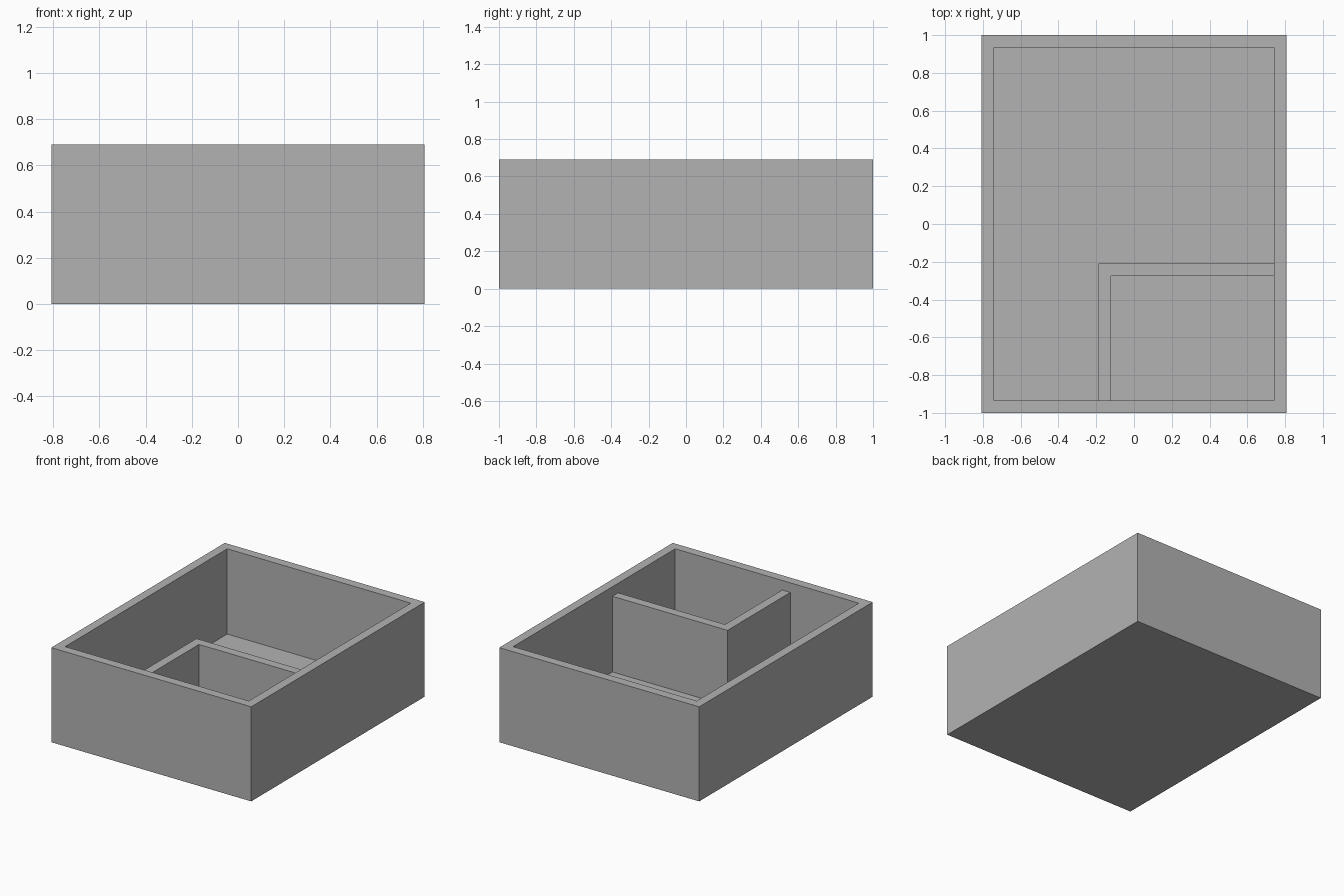
import bpy
import bmesh

if "Cube" in bpy.data.objects:
    bpy.data.objects.remove(bpy.data.objects["Cube"], do_unlink=True)

# Overall dimensions
WIDTH, DEPTH, HEIGHT = 1.614, 2.0, 0.69
WALL = 0.066
FLOOR = 0.068
DIVIDER_TOP = 0.62

grey = bpy.data.materials.new("plain grey")
grey.use_nodes = True
colour = (0.45, 0.45, 0.45, 1.0)
grey.diffuse_color = colour
grey.node_tree.nodes["Principled BSDF"].inputs["Base Color"].default_value = colour


def finish(bm, name):
    bmesh.ops.recalc_face_normals(bm, faces=bm.faces)
    mesh = bpy.data.meshes.new(name)
    bm.to_mesh(mesh)
    bm.free()
    mesh.materials.append(grey)
    obj = bpy.data.objects.new(name, mesh)
    bpy.context.collection.objects.link(obj)
    return obj


def prism(bm, outline, bottom, top):
    """Extrude a flat outline upward and return the top face."""
    base = bm.faces.new([bm.verts.new((x, y, bottom)) for x, y in outline])
    raised = bmesh.ops.extrude_face_region(bm, geom=[base], use_keep_orig=True)["geom"]
    verts = [g for g in raised if isinstance(g, bmesh.types.BMVert)]
    bmesh.ops.translate(bm, verts=verts, vec=(0, 0, top - bottom))
    return next(g for g in raised if isinstance(g, bmesh.types.BMFace))


# Open tray: solid block, rim inset, then the middle pushed down to the floor
x, y = WIDTH / 2, DEPTH / 2
bm = bmesh.new()
lid = prism(bm, [(-x, -y), (x, -y), (x, y), (-x, y)], 0, HEIGHT)
bm.normal_update()
bmesh.ops.inset_region(bm, faces=[lid], thickness=WALL, use_even_offset=True)
well = bmesh.ops.extrude_face_region(bm, geom=[lid])["geom"]
if lid.is_valid:
    bmesh.ops.delete(bm, geom=[lid], context="FACES_ONLY")
bmesh.ops.translate(bm, verts=[g for g in well if isinstance(g, bmesh.types.BMVert)],
                    vec=(0, 0, FLOOR - HEIGHT))
finish(bm, "tray")

# L-shaped divider closing off the front left compartment
right, front = x - WALL, -y + WALL
left, back = -0.188, -0.21
bm = bmesh.new()
prism(bm, [(left, front), (left + WALL, front), (left + WALL, back - WALL),
           (right, back - WALL), (right, back), (left, back)], FLOOR, DIVIDER_TOP)
finish(bm, "divider")
